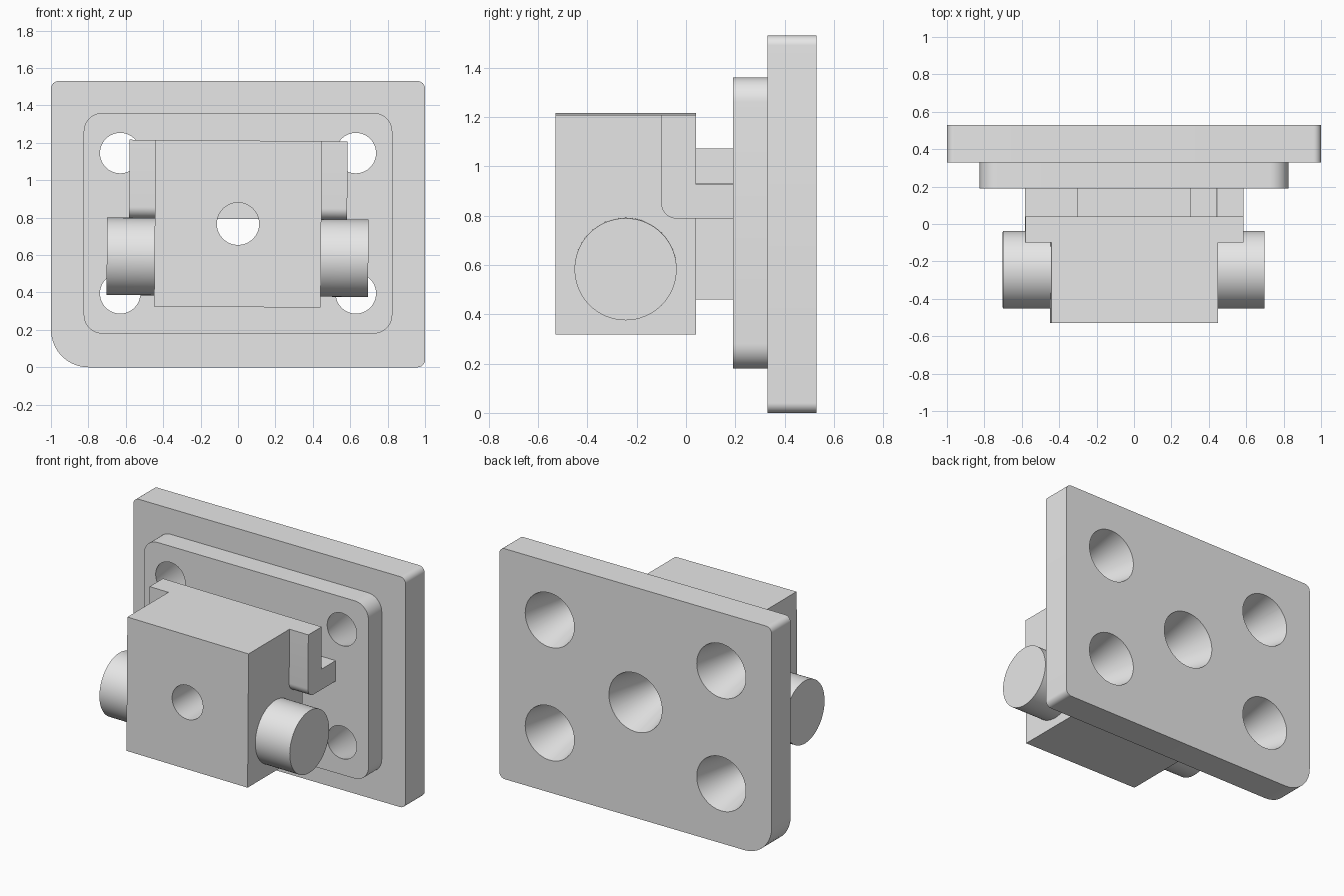
import bpy, bmesh, math
from mathutils import Matrix, Vector

if "Cube" in bpy.data.objects:
    bpy.data.objects.remove(bpy.data.objects["Cube"])

grey = bpy.data.materials.new("plain grey")
grey.diffuse_color = (0.8, 0.8, 0.8, 1)
grey.use_nodes = True
grey.node_tree.nodes["Principled BSDF"].inputs["Base Color"].default_value = grey.diffuse_color


def finish(name, bm):
    bmesh.ops.recalc_face_normals(bm, faces=bm.faces)
    me = bpy.data.meshes.new(name)
    bm.to_mesh(me)
    bm.free()
    me.materials.append(grey)
    ob = bpy.data.objects.new(name, me)
    bpy.context.collection.objects.link(ob)
    return ob


def activate(ob):
    bpy.ops.object.select_all(action='DESELECT')
    ob.select_set(True)
    bpy.context.view_layer.objects.active = ob


def smooth(ob):
    activate(ob)
    bpy.ops.object.shade_smooth_by_angle(angle=math.radians(30))


def prism(name, points, offset):
    """Extrude a closed outline along an offset."""
    bm = bmesh.new()
    face = bm.faces.new([bm.verts.new(p) for p in points])
    ext = bmesh.ops.extrude_face_region(bm, geom=[face])
    verts = [v for v in ext["geom"] if isinstance(v, bmesh.types.BMVert)]
    bmesh.ops.translate(bm, verts=verts, vec=Vector(offset))
    return finish(name, bm)


def box(name, x0, x1, y0, y1, z0, z1):
    return prism(name, [(x0, y0, z0), (x1, y0, z0), (x1, y0, z1), (x0, y0, z1)],
                 (0, y1 - y0, 0))


def arc(cx, cz, r, start, n=10):
    """Quarter circle starting at an angle in degrees."""
    return [(cx + r * math.cos(math.radians(start + 90 * i / n)),
             cz + r * math.sin(math.radians(start + 90 * i / n))) for i in range(n + 1)]


def rounded_plate(name, x0, x1, z0, z1, y0, y1, r, r_bottom_left):
    b = r_bottom_left
    outline = (arc(x0 + b, z0 + b, b, 180) + arc(x1 - r, z0 + r, r, 270)
               + arc(x1 - r, z1 - r, r, 0) + arc(x0 + r, z1 - r, r, 90))
    return prism(name, [(x, y0, z) for x, z in outline], (0, y1 - y0, 0))


def round_bar(name, axis, centre, length, r_low, r_high):
    """Cylinder or cone along x or y; r_low is at the lower end."""
    bm = bmesh.new()
    bmesh.ops.create_cone(bm, cap_ends=True, segments=64, radius1=r_low,
                          radius2=r_high, depth=length)
    turn = Matrix.Rotation(math.pi / 2, 4, 'Y') if axis == 'x' else Matrix.Rotation(-math.pi / 2, 4, 'X')
    bm.transform(Matrix.Translation(centre) @ turn)
    return finish(name, bm)


def cut(ob, cutters):
    for c in cutters:
        mod = ob.modifiers.new("hole", 'BOOLEAN')
        mod.operation, mod.solver, mod.object = 'DIFFERENCE', 'EXACT', c
        activate(ob)
        bpy.ops.object.modifier_apply(modifier=mod.name)


def taper(x, z, r_front, r_back):
    """Tapered hole cutter, sized at the plate faces and run a little past them."""
    y0, y1, over = 0.19, 0.53, 0.02
    step = (r_back - r_front) / (y1 - y0) * over
    return round_bar("hole_cutter", 'y', (x, (y0 + y1) / 2, z), y1 - y0 + 2 * over,
                     r_front - step, r_back + step)


# Mounting plates
back_plate = rounded_plate("back_plate", -1, 1, 0, 1.53, 0.33, 0.53, 0.04, 0.2)
raised_plate = rounded_plate("raised_plate", -0.825, 0.825, 0.18, 1.36, 0.19, 0.33, 0.1, 0.1)

# Neck and main block
neck = box("neck", -0.305, 0.305, 0.04, 0.19, 0.46, 1.073)
block = box("main_block", -0.445, 0.445, -0.53, 0.04, 0.322, 1.212)

# Tapered corner and centre holes through the plates, straight bore in front
tapers = [taper(x, z, 0.108, 0.18) for x in (-0.63, 0.63) for z in (0.395, 1.145)]
tapers.append(taper(0, 0.767, 0.113, 0.195))
bore = round_bar("bore_cutter", 'y', (0, -0.2, 0.767), 0.9, 0.113, 0.113)
cut(back_plate, tapers)
cut(raised_plate, tapers)
cut(neck, [bore])
cut(block, [bore])
for c in tapers + [bore]:
    bpy.data.objects.remove(c)

# Hooked side ears, joined by a bar behind the block
hook = ([(0.04, 0.93), (0.04, 1.212), (-0.1, 1.212)]
        + arc(-0.04, 0.853, 0.06, 180) + [(0.19, 0.793), (0.19, 0.93)])
ears = [prism(name, [(x, y, z) for y, z in hook], (0.138, 0, 0))
        for name, x in (("left_ear", -0.583), ("right_ear", 0.445))]
bar = box("cross_bar", -0.445, 0.445, 0.04, 0.19, 0.793, 0.93)

# Side pins
pins = [round_bar(name, 'x', (x, -0.245, 0.588), 0.275, 0.207, 0.207)
        for name, x in (("left_pin", -0.5625), ("right_pin", 0.5605))]

# The front assembly leans very slightly
pivot = Vector((0, 0, 0.767))
lean = Matrix.Translation(pivot) @ Matrix.Rotation(math.radians(0.45), 4, 'Y') @ Matrix.Translation(-pivot)
for ob in [block] + pins + ears:
    ob.data.transform(lean)

for ob in [back_plate, raised_plate, neck, block] + pins + ears:
    smooth(ob)
